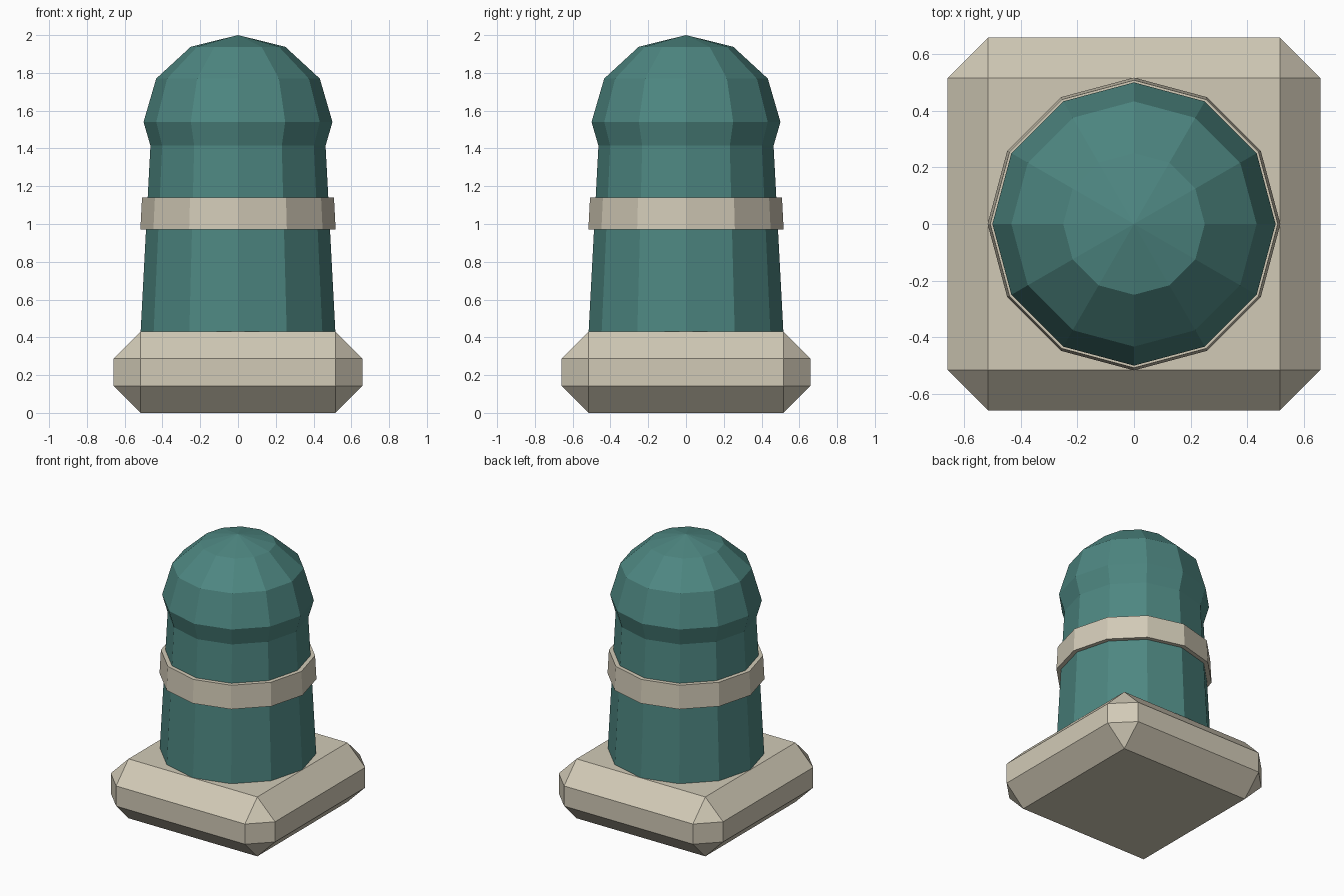
import bpy

if "Cube" in bpy.data.objects:
    bpy.data.objects.remove(bpy.data.objects["Cube"])


def material(name, rgb):
    m = bpy.data.materials.new(name)
    m.diffuse_color = (*rgb, 1)
    m.use_nodes = True
    m.node_tree.nodes["Principled BSDF"].inputs["Base Color"].default_value = m.diffuse_color
    return m


teal = material("teal", (0.075, 0.24, 0.22))
cream = material("cream", (0.64, 0.59, 0.47))


def finish(name, mat):
    ob = bpy.context.object
    ob.name = name
    ob.data.materials.append(mat)
    return ob


def frustum(name, z0, z1, r0, r1, mat):
    bpy.ops.mesh.primitive_cone_add(vertices=12, radius1=r0, radius2=r1,
                                    depth=z1 - z0, location=(0, 0, (z0 + z1) / 2))
    return finish(name, mat)


# Chamfered square base
bpy.ops.mesh.primitive_cube_add(size=1, location=(0, 0, 0.215))
base = finish("base", cream)
base.scale = (1.316, 1.316, 0.43)
bpy.ops.object.transform_apply(location=False, rotation=False, scale=True)
bevel = base.modifiers.new("chamfer", 'BEVEL')
bevel.width = 0.142
bevel.segments = 1
bevel.limit_method = 'NONE'

# Tapered twelve-sided post and its collar
frustum("post", 0.42, 1.52, 0.516, 0.458, teal)
frustum("collar", 0.97, 1.14, 0.517, 0.508, cream)

# Slightly flattened domed cap overlapping the post
bpy.ops.mesh.primitive_uv_sphere_add(segments=12, ring_count=6, radius=1,
                                     location=(0, 0, 1.54))
cap = finish("domed_cap", teal)
cap.scale = (0.5, 0.5, 0.46)
